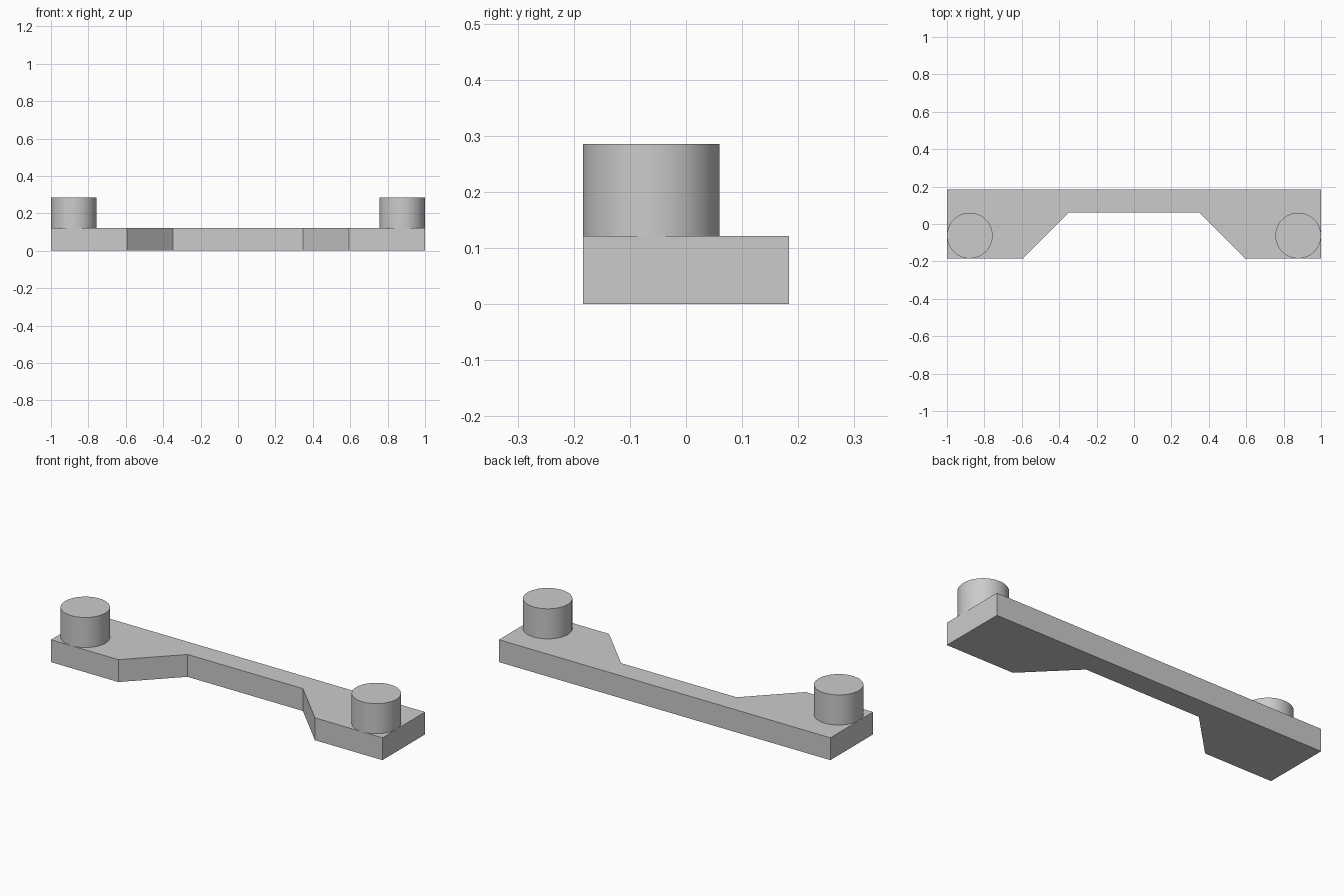
import bpy
import bmesh

cube = bpy.data.objects.get("Cube")
if cube:
    bpy.data.objects.remove(cube, do_unlink=True)

THICK, HALF_DEPTH = 0.122, 0.184
PEG_R, PEG_TOP = 0.122, 0.286

grey = bpy.data.materials.new("light_grey")
grey.use_nodes = True
grey.diffuse_color = (0.6, 0.6, 0.6, 1)
bsdf = grey.node_tree.nodes["Principled BSDF"]
bsdf.inputs["Base Color"].default_value = grey.diffuse_color
bsdf.inputs["Roughness"].default_value = 0.6


def add_object(name, bm):
    bmesh.ops.recalc_face_normals(bm, faces=bm.faces)
    mesh = bpy.data.meshes.new(name)
    bm.to_mesh(mesh)
    bm.free()
    mesh.materials.append(grey)
    obj = bpy.data.objects.new(name, mesh)
    bpy.context.collection.objects.link(obj)
    return obj


# Bridge plate: mirrored outline with a trapezoid notch in front, extruded up
half = [(1, HALF_DEPTH), (1, -HALF_DEPTH), (0.593, -HALF_DEPTH), (0.348, 0.062)]
outline = half + [(-x, y) for x, y in reversed(half)]
bm = bmesh.new()
face = bm.faces.new([bm.verts.new((x, y, 0)) for x, y in outline])
result = bmesh.ops.extrude_face_region(bm, geom=[face], use_keep_orig=True)
top = [v for v in result["geom"] if isinstance(v, bmesh.types.BMVert)]
bmesh.ops.translate(bm, verts=top, vec=(0, 0, THICK))
add_object("bridge_plate", bm)

# Round pegs standing on the front corners
for side, name in ((1, "left_peg"), (-1, "right_peg")):
    bm = bmesh.new()
    bmesh.ops.create_cone(bm, cap_ends=True, segments=64, radius1=PEG_R,
                          radius2=PEG_R, depth=PEG_TOP - THICK)
    peg = add_object(name, bm)
    peg.location = (side * (1 - PEG_R), PEG_R - HALF_DEPTH, (PEG_TOP + THICK) / 2)
    bpy.ops.object.select_all(action="DESELECT")
    peg.select_set(True)
    bpy.context.view_layer.objects.active = peg
    bpy.ops.object.shade_smooth_by_angle()
